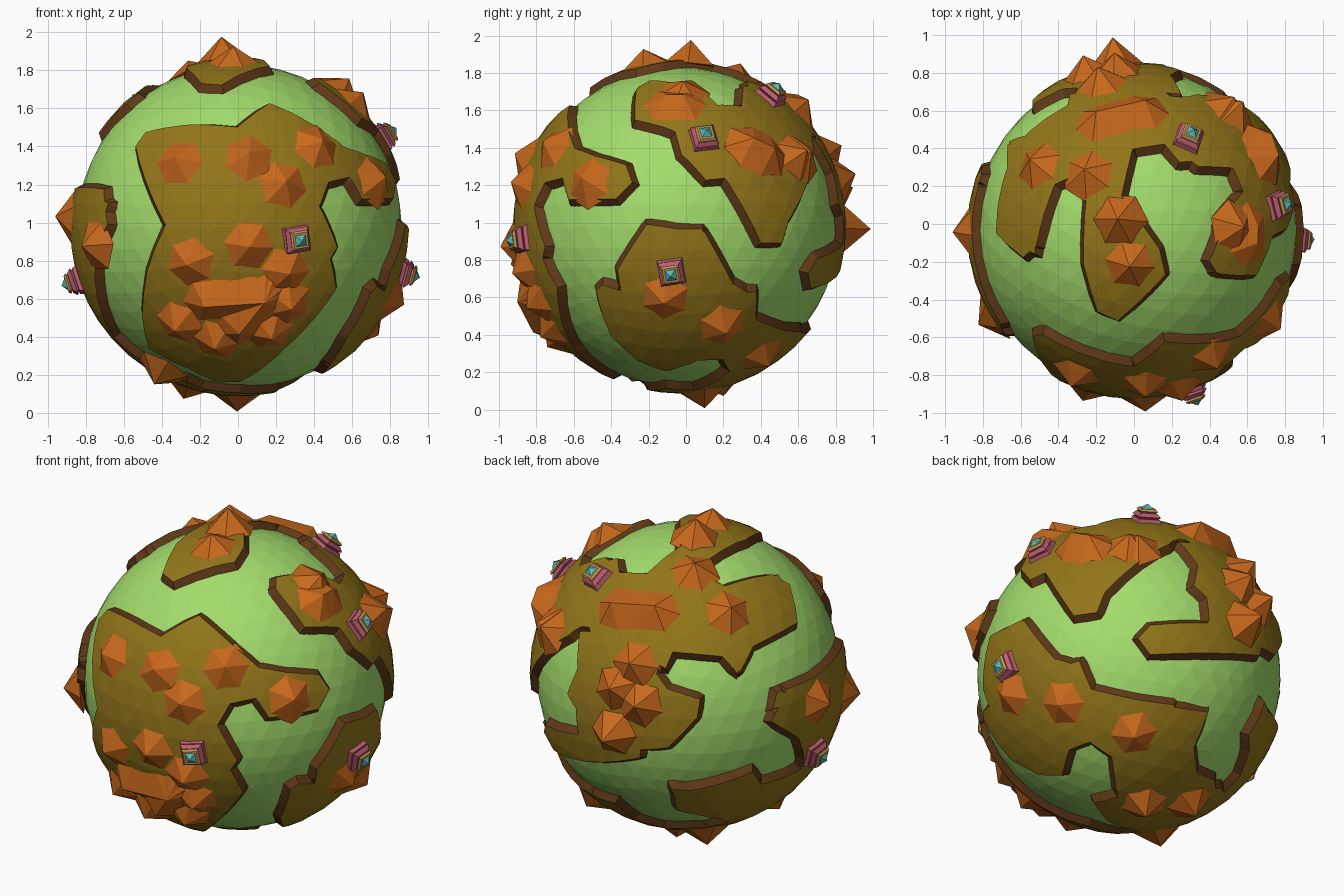
import bpy, bmesh
from math import sin, cos, radians, atan2, pi
from mathutils import Vector, Matrix

if "Cube" in bpy.data.objects:
    bpy.data.objects.remove(bpy.data.objects["Cube"])

CENTRE = Vector((0.008, -0.035, 0.978))
R_SEA, R_LAND, R_BASE = 0.853, 0.892, 0.838


def material(name, rgb):
    m = bpy.data.materials.new(name)
    m.diffuse_color = (*rgb, 1)
    m.use_nodes = True
    m.node_tree.nodes["Principled BSDF"].inputs["Base Color"].default_value = m.diffuse_color
    return m


SEA = material("sea", (0.37, 0.72, 0.15))
SOIL = material("soil", (0.29, 0.18, 0.01))
COAST = material("coast", (0.12, 0.042, 0.009))
ROCK = material("rock", (0.58, 0.14, 0.012))
PINK = material("pink_stone", (0.50, 0.11, 0.16))
GOLD = material("gold_stone", (0.55, 0.30, 0.08))
TEAL = material("teal_stone", (0.10, 0.48, 0.46))


def camera_frame(cx, cy, scale, azimuth, elevation):
    # drawing plane: globe centre on the sheet, scale, right / up / toward axes
    a, e = radians(azimuth), radians(elevation)
    toward = Vector((cos(e) * cos(a), cos(e) * sin(a), sin(e)))
    right = Vector((-sin(a), cos(a), 0))
    up = toward.cross(right)
    rel = CENTRE - Vector((0, 0, 1))
    return cx + scale * rel.dot(right), cy - scale * rel.dot(up), scale, right, up, toward


FRONT = camera_frame(238.5, 223.5, 190, -90, 0)
RIGHT = camera_frame(687, 224.5, 186.5, 0, 0)
TOP = camera_frame(1134.5, 225, 189, -90, 90)
BACK_LEFT = camera_frame(686, 672, 175, 125, 25)
BACK_RIGHT = camera_frame(1134, 672, 175, 50, -30)
BOTTOM = (0, 0, 1, Vector((1, 0, 0)), Vector((0, -1, 0)), Vector((0, 0, -1)))
LEFT = (0, 0, 1, Vector((0, 1, 0)), Vector((0, 0, -1)), Vector((-1, 0, 0)))


def directions(frame, pts, r=R_LAND):
    # sheet points to unit directions on the globe (clamped to the rim)
    cx, cy, s, right, up, toward = frame
    out = []
    for px, py in pts:
        a, b = (px - cx) / s, (cy - py) / s
        d = max(r * r - a * a - b * b, 0) ** 0.5
        out.append((a * right + b * up + d * toward).normalized())
    return out


def finish(bm, name, mats):
    me = bpy.data.meshes.new(name)
    bm.to_mesh(me)
    bm.free()
    ob = bpy.data.objects.new(name, me)
    ob.location = CENTRE
    for m in mats:
        me.materials.append(m)
    bpy.context.collection.objects.link(ob)


# sea globe
bm = bmesh.new()
bmesh.ops.create_icosphere(bm, subdivisions=4, radius=R_SEA)
finish(bm, "sea_globe", [SEA])

# coast outlines
front_land = directions(FRONT, [
    (136, 147), (146, 133), (175, 127), (238, 128), (270, 104), (308, 122), (345, 148), (368, 156),
    (388, 165), (396, 182), (394, 200), (363, 200), (350, 178), (329, 183), (320, 207), (338, 248),
    (331, 260), (337, 290), (310, 325), (285, 350), (240, 383), (215, 382), (190, 370), (149, 349),
    (143, 320), (148, 270), (166, 226)])
west_land = directions(FRONT, [(50, 184), (104, 190), (108, 225), (94, 268), (92, 290), (70, 300), (50, 280)])
west_back = directions(BACK_LEFT, [
    (785, 690), (848, 648), (875, 700), (840, 780), (745, 850), (720, 818), (680, 808), (671, 788),
    (760, 784), (803, 766), (797, 738), (770, 722)])
west_low = directions(LEFT, [
    (-.32, -.2), (.08, -.2), (.05, -.36), (.33, -.42), (.38, -.6), (.13, -.75), (-.2, -.78),
    (-.14, -.6), (-.12, -.48), (-.25, -.34)])
south_land = directions(BOTTOM, [
    (-.6, -.12), (-.3, -.18), (0, -.17), (.2, -.07), (.13, .13), (.2, .33), (-.4, .33), (-.62, .13)])
east_land = directions(RIGHT, [
    (653, 231), (703, 231), (728, 290), (735, 286), (752, 296), (755, 323), (803, 333), (800, 360),
    (735, 358), (688, 358), (672, 371), (640, 363), (612, 338), (597, 293), (603, 287), (625, 293)])
south_east = directions(BACK_RIGHT, [
    (992, 638), (1026, 623), (1063, 668), (1080, 662), (1092, 690), (1207, 713), (1193, 748),
    (1196, 772), (1214, 780), (1213, 800), (1243, 775), (1247, 735), (1262, 708), (1290, 735),
    (1260, 790), (1212, 832), (1140, 832), (1119, 802), (1112, 757), (1090, 742), (1070, 750),
    (1063, 775), (1045, 775), (1008, 735), (985, 690)])
north_east = directions(RIGHT, [
    (637, 93), (640, 88), (693, 86), (722, 110), (742, 110), (744, 88), (790, 88), (815, 150),
    (790, 222), (783, 245), (762, 245), (726, 180), (707, 182), (682, 155), (676, 133), (636, 122)])
north_land = directions(TOP, [
    (996, 232), (1035, 255), (1041, 192), (1072, 178), (1087, 195), (1084, 265), (1098, 313),
    (1118, 322), (1166, 276), (1160, 250), (1122, 197), (1133, 150), (1165, 145), (1180, 163),
    (1230, 162), (1245, 195), (1240, 222), (1222, 233), (1210, 262), (1218, 274), (1255, 270),
    (1275, 235), (1275, 170), (1250, 110), (1180, 98), (1150, 95), (1070, 95), (1068, 110),
    (1045, 120), (1030, 140), (1008, 145), (1008, 175)])
back_land = directions(BACK_LEFT, [
    (590, 600), (720, 590), (772, 577), (788, 587), (796, 625), (748, 650), (737, 675), (722, 658),
    (665, 653), (657, 675), (668, 690), (700, 700), (697, 718), (668, 748), (632, 750), (592, 752),
    (580, 735), (578, 685), (596, 645), (588, 622)])
back_tongue = directions(BACK_RIGHT, [
    (1138, 640), (1150, 627), (1207, 625), (1212, 606), (1193, 588), (1197, 568), (1178, 545),
    (1250, 565), (1262, 630), (1258, 657), (1150, 656)])
OUTLINES = [front_land, west_land, west_back, west_low, south_land, east_land, south_east,
            north_east, north_land, back_land, back_tongue]


def inside(p, poly):
    if p.dot(sum(poly, Vector()).normalized()) < -0.3:
        return False
    u = p.orthogonal().normalized()
    v = p.cross(u)
    ang = [atan2(q.dot(v), q.dot(u)) for q in poly]
    turn = sum((b - a + pi) % (2 * pi) - pi for a, b in zip(ang, ang[1:] + ang[:1]))
    return abs(turn) > pi


# continents: cut a larger globe along the outlines, keep the inside
bm = bmesh.new()
bmesh.ops.create_icosphere(bm, subdivisions=4, radius=R_LAND)
for poly in OUTLINES:
    for a, b in zip(poly, poly[1:] + poly[:1]):
        n, along, mid = a.cross(b), b - a, (a + b) / 2
        if n.length < 0.01:
            continue
        n.normalize()
        reach = along.length / 2 + 0.12
        along.normalize()
        near = []
        for f in bm.faces:
            c = f.calc_center_median().normalized()
            if abs(c.dot(n)) < 0.12 and c.dot(mid) > 0 and abs((c - mid).dot(along)) < reach:
                near.append(f)
        geom = list({e for f in near for e in f.edges}) + list({v for f in near for v in f.verts}) + near
        bmesh.ops.bisect_plane(bm, geom=geom, dist=0.003, plane_co=(0, 0, 0), plane_no=n)
sea_faces = []
for f in bm.faces:
    p = f.calc_center_median().normalized()
    if not any(inside(p, poly) for poly in OUTLINES):
        sea_faces.append(f)
bmesh.ops.delete(bm, geom=sea_faces, context='FACES')

# sloping coast walls
rim = [e for e in bm.edges if len(e.link_faces) == 1]
push = {}
for e in rim:
    a, b = e.verts
    mid = (a.co + b.co) / 2
    out = (b.co - a.co).cross(mid).normalized()
    if out.dot(e.link_faces[0].calc_center_median() - mid) > 0:
        out.negate()
    for v in e.verts:
        push[v] = push.get(v, Vector()) + out
base = {v: bm.verts.new((v.co + 0.045 * o.normalized()).normalized() * R_BASE) for v, o in push.items()}
for e in rim:
    a, b = e.link_loops[0].vert, e.link_loops[0].link_loop_next.vert
    bm.faces.new((b, a, base[a], base[b])).material_index = 1
finish(bm, "continents", [SOIL, COAST])


def stand(d, r, spin=0):
    # places z-up parts on the globe, pointing outward
    return Matrix.Translation(d * r) @ d.to_track_quat('Z', 'Y').to_matrix().to_4x4() @ Matrix.Rotation(spin, 4, 'Z')


# mountains: six-sided peaks, neighbours joined into ridges
peaks = [
    (FRONT, 0.965, [[(175, 158)], [(250, 153)], [(287, 182)], [(323, 141)], [(386, 178)], [(250, 248)],
                    [(187, 266)], [(175, 332)], [(205, 308), (265, 304)], [(265, 304), (240, 335)],
                    [(215, 350)], [(272, 340)], [(292, 310)], [(290, 275)]]),
    (FRONT, 0.975, [[(82, 247)], [(155, 385)]]),
    (RIGHT, 0.96, [[(668, 97), (684, 97)], [(665, 305)], [(727, 335)], [(770, 368)]]),
    (RIGHT, 0.98, [[(755, 140), (776, 150)], [(808, 152)]]),
    (TOP, 1.005, [[(1118, 220)]]),
    (TOP, 0.97, [[(1130, 268)], [(1030, 160)], [(1085, 170)], [(1245, 228)], [(1235, 98)]]),
    (BACK_LEFT, 0.97, [[(612, 605), (655, 608)], [(828, 705)]]),
    (BACK_LEFT, 0.99, [[(630, 665)], [(610, 690)], [(635, 708)]]),
    (BACK_LEFT, 1.03, [[(603, 742)]]),
    (BACK_RIGHT, 0.98, [[(1146, 816)], [(1195, 815)]]),
]
bm = bmesh.new()
for frame, top, groups in peaks:
    for i, group in enumerate(groups):
        verts = []
        for d in directions(frame, group, top):
            m = stand(d, 0.868, 0.4 * i)
            verts += [bm.verts.new(m @ Vector((0.152 * cos(k * pi / 3), 0.152 * sin(k * pi / 3), 0))) for k in range(6)]
            verts.append(bm.verts.new(d * top))
        bmesh.ops.convex_hull(bm, input=verts)
bmesh.ops.delete(bm, geom=[v for v in bm.verts if not v.link_faces], context='VERTS')
finish(bm, "mountains", [ROCK])

# stepped towers with a small pyramid on top
sites = [(.33, -.935, .905), (.775, .1, 1.46), (.905, -.08, .725), (.3, .47, 1.70), (-.875, -.056, .685)]
tiers = [(.866, .150, .125, .040, 0), (.906, .100, .130, .012, 0), (.918, .130, .095, .020, 0),
         (.938, .075, .100, .010, 1), (.948, .100, .080, .012, 1), (.960, .058, 0, .026, 2)]
bm = bmesh.new()
for site in sites:
    d = (Vector(site) - CENTRE).normalized()
    for r, w1, w2, h, mat in tiers:
        place = stand(d, r + h / 2, pi / 4 + 0.15)
        res = bmesh.ops.create_cone(bm, cap_ends=True, segments=4, radius1=w1 * 0.707, radius2=w2 * 0.707,
                                    depth=h, matrix=place)
        for f in {f for v in res["verts"] for f in v.link_faces}:
            f.material_index = mat
finish(bm, "stepped_towers", [PINK, GOLD, TEAL])
